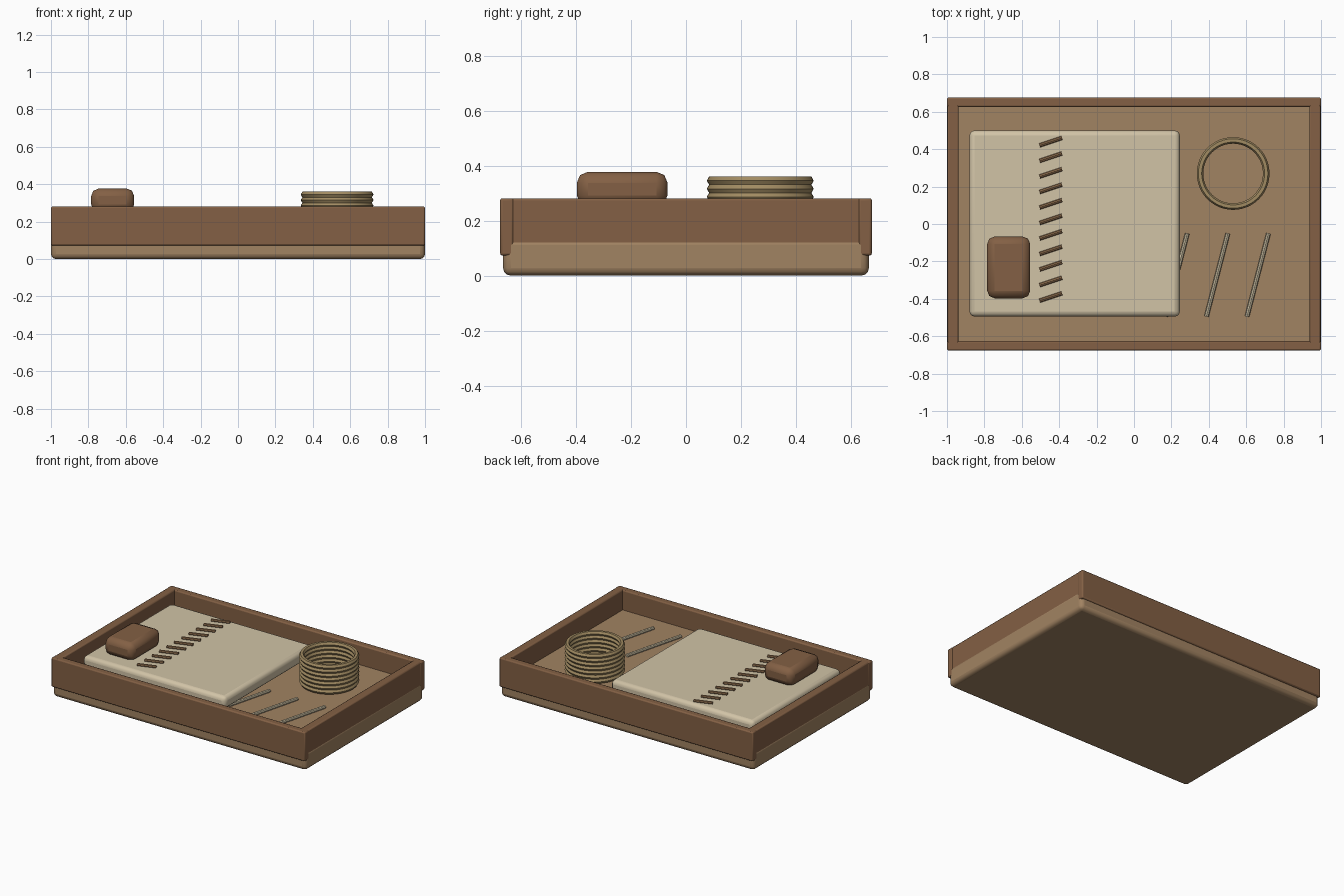
import bpy
import math
from mathutils import Vector

if "Cube" in bpy.data.objects:
    bpy.data.objects.remove(bpy.data.objects["Cube"], do_unlink=True)


def material(name, rgb):
    """Make a matte material from a display colour."""
    colour = [(c / 255) ** 2.2 for c in rgb] + [1]
    mat = bpy.data.materials.new(name)
    mat.use_nodes = True
    mat.diffuse_color = colour
    shader = mat.node_tree.nodes["Principled BSDF"]
    shader.inputs["Base Color"].default_value = colour
    shader.inputs["Roughness"].default_value = 0.8
    return mat


light_wood = material("light_wood", (160, 130, 98))
dark_wood = material("dark_wood", (130, 96, 70))
cream = material("cream", (208, 194, 165))
bone = material("bone", (196, 184, 156))
cord = material("cord", (160, 138, 98))
thread = material("thread", (140, 108, 78))


def finish(name, mat):
    obj = bpy.context.object
    obj.name = name
    obj.data.materials.append(mat)
    bpy.ops.object.shade_smooth_by_angle(angle=math.radians(25))
    return obj


def box(name, low, high, mat, bevel, segments=2):
    """Bevelled box between two opposite corners."""
    low, high = Vector(low), Vector(high)
    bpy.ops.mesh.primitive_cube_add(size=1, location=(low + high) / 2)
    bpy.context.object.scale = high - low
    bpy.ops.object.transform_apply(location=False, rotation=False, scale=True)
    obj = finish(name, mat)
    mod = obj.modifiers.new("Bevel", "BEVEL")
    mod.width = bevel
    mod.segments = segments
    return obj


def rod(name, start, end, radius, mat):
    """Thin eight-sided bar between two points."""
    start, end = Vector(start), Vector(end)
    axis = end - start
    bpy.ops.mesh.primitive_cylinder_add(
        vertices=8, radius=radius, depth=axis.length,
        location=(start + end) / 2,
        rotation=axis.to_track_quat("Z", "Y").to_euler())
    return finish(name, mat)


# Tray: base slab and four rim walls
box("tray_base", (-1, -0.665, 0), (1, 0.665, 0.14), light_wood, 0.028, 3)
for side, label in ((-1, "front"), (1, "back")):
    box(f"{label}_wall", (-1, side * 0.651 - 0.025, 0.073),
        (1, side * 0.651 + 0.025, 0.281), dark_wood, 0.008)
for side, label in ((-1, "right"), (1, "left")):
    box(f"{label}_wall", (side * 0.968 - 0.03, -0.672, 0.073),
        (side * 0.968 + 0.03, 0.672, 0.281), dark_wood, 0.008)

# Padded sheet with a row of slanted stitches
box("sheet", (-0.88, -0.495, 0.17), (0.245, 0.5, 0.257), cream, 0.028, 3)
for i in range(11):
    y = 0.44 - i * 0.083
    rod(f"stitch_{i + 1}", (-0.505, y - 0.02, 0.262),
        (-0.385, y + 0.02, 0.262), 0.011, thread)

# Rounded block resting on the sheet
box("block", (-0.785, -0.397, 0.252), (-0.555, -0.067, 0.377), dark_wood, 0.04)

# Coil of stacked rings
for i in range(7):
    bpy.ops.mesh.primitive_torus_add(
        major_segments=48, minor_segments=6, major_radius=0.177,
        minor_radius=0.0175, location=(0.53, 0.27, 0.345 - i * 0.0295))
    finish(f"coil_ring_{i + 1}", cord)

# Three needles on the tray floor
for i in range(3):
    x = 0.17 + i * 0.217
    rod(f"needle_{i + 1}", (x, -0.495, 0.151), (x + 0.115, -0.05, 0.151),
        0.012, bone)
